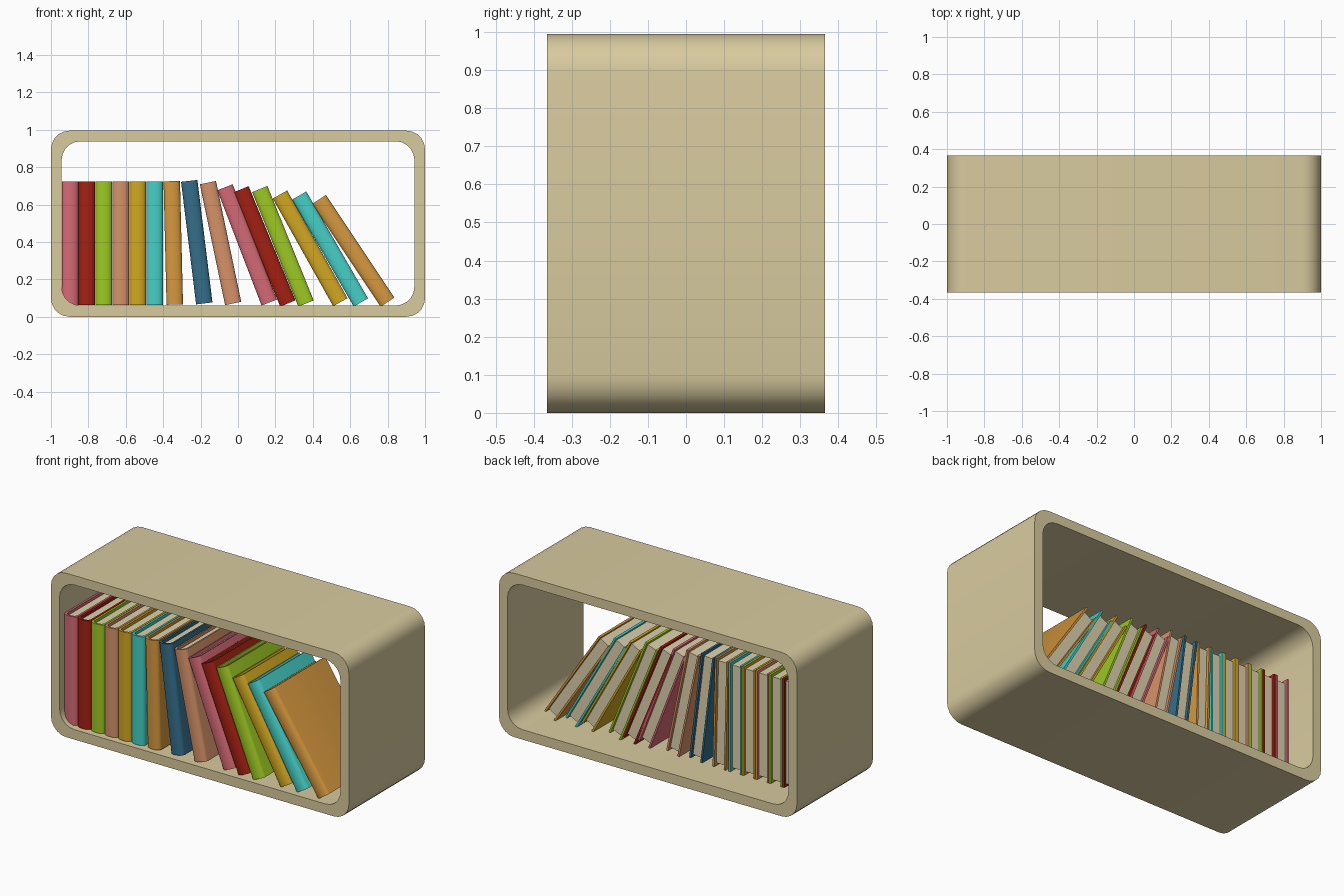
import bpy, bmesh, math
from mathutils import Vector, Matrix

if "Cube" in bpy.data.objects:
    bpy.data.objects.remove(bpy.data.objects["Cube"])


def mat(name, r, g, b):
    """Flat material from sRGB 0-255 values."""
    lin = [((c / 255 + 0.055) / 1.055) ** 2.4 for c in (r, g, b)]
    m = bpy.data.materials.new(name)
    m.diffuse_color = (*lin, 1)
    m.use_nodes = True
    m.node_tree.nodes["Principled BSDF"].inputs["Base Color"].default_value = m.diffuse_color
    return m


M = {
    "tan": mat("tan wood", 217, 203, 159),
    "page": mat("cream paper", 222, 210, 174),
    "pink": mat("rose pink", 214, 106, 118),
    "red": mat("dark red", 164, 32, 18),
    "green": mat("lime green", 158, 202, 36),
    "salmon": mat("salmon", 214, 147, 106),
    "gold": mat("mustard gold", 210, 168, 34),
    "teal": mat("turquoise", 70, 208, 199),
    "orange": mat("amber orange", 214, 152, 62),
    "blue": mat("slate blue", 52, 110, 138),
}


def finish(name, bm, material, matrix=None, angle=40):
    bmesh.ops.recalc_face_normals(bm, faces=bm.faces)
    me = bpy.data.meshes.new(name)
    bm.to_mesh(me)
    bm.free()
    me.materials.append(material)
    ob = bpy.data.objects.new(name, me)
    bpy.context.collection.objects.link(ob)
    if matrix:
        ob.matrix_world = matrix
    bpy.ops.object.select_all(action='DESELECT')
    ob.select_set(True)
    bpy.context.view_layer.objects.active = ob
    bpy.ops.object.shade_smooth_by_angle(angle=math.radians(angle))
    return ob


def band(bm, outer, inner, offset, closed):
    """Extrude the strip between two matching outlines along an offset."""
    a, b = [[bm.verts.new(p) for p in line] for line in (outer, inner)]
    n = len(a)
    faces = [bm.faces.new((a[i], a[(i + 1) % n], b[(i + 1) % n], b[i]))
             for i in range(n if closed else n - 1)]
    res = bmesh.ops.extrude_face_region(bm, geom=faces, use_keep_orig=True)
    bmesh.ops.translate(bm, vec=offset,
                        verts=[g for g in res["geom"] if isinstance(g, bmesh.types.BMVert)])


def rounded_rect(hx, z0, z1, r, y, seg=5):
    pts = []
    corners = [(hx, z1), (-hx, z1), (-hx, z0), (hx, z0)]
    for k, (x, z) in enumerate(corners):
        cx = x - math.copysign(r, x)
        cz = z - r if z == z1 else z + r
        for i in range(seg + 1):
            t = math.radians(90 * (k + i / seg))
            pts.append(Vector((cx + r * math.cos(t), y, cz + r * math.sin(t))))
    return pts


# open shelf box with rounded corners
bm = bmesh.new()
band(bm, rounded_rect(1.0, 0.0, 0.995, 0.10, -0.365),
     rounded_rect(0.943, 0.06, 0.938, 0.10, -0.365), (0, 0.73, 0), True)
finish("shelf_box", bm, M["tan"])

# book dimensions: width, height, board thickness, overhang, back and spine y
W, H, T, LIP = 0.09, 0.66, 0.013, 0.018
BACK, SPINE, BULGE = 0.165, -0.315, 0.022


def spine_line(inset, back, z, seg=8):
    """U-shaped outline: back edge, round spine, back edge."""
    r = W / 2 - inset
    pts = [Vector((W / 2 + r, back, z))]
    for i in range(seg + 1):
        t = math.pi * i / seg
        pts.append(Vector((W / 2 + r * math.cos(t),
                           SPINE + inset - BULGE * math.sin(t), z)))
    pts.append(Vector((W / 2 - r, back, z)))
    return pts


def book(i, colour, x, z, tilt):
    mw = Matrix.Translation((x, 0, z)) @ Matrix.Rotation(math.radians(-tilt), 4, 'Y')
    # cover with rounded spine
    bm = bmesh.new()
    band(bm, spine_line(0.001, BACK, 0), spine_line(T, BACK, 0), (0, 0, H), False)
    finish(f"book_cover_{i}", bm, M[colour], mw)
    # page block
    bm = bmesh.new()
    f = bm.faces.new([bm.verts.new(p) for p in spine_line(T, BACK - LIP, LIP)])
    res = bmesh.ops.extrude_face_region(bm, geom=[f], use_keep_orig=True)
    bmesh.ops.translate(bm, vec=(0, 0, H - 2 * LIP),
                        verts=[g for g in res["geom"] if isinstance(g, bmesh.types.BMVert)])
    finish(f"book_pages_{i}", bm, M["page"], mw)


# upright books
row = ["pink", "red", "green", "salmon", "gold", "teal"]
books = [(c, -0.943 + 0.0905 * i, 0.064, 0) for i, c in enumerate(row)]
# books leaning more and more to the left: colour, x, z, tilt
books += [
    ("orange", -0.383, 0.064, 1.4), ("blue", -0.225, 0.066, 7),
    ("salmon", -0.07, 0.062, 11.8), ("pink", 0.125, 0.06, 21),
    ("red", 0.225, 0.054, 22.3), ("green", 0.322, 0.054, 22),
    ("gold", 0.508, 0.056, 29.3), ("teal", 0.618, 0.054, 30),
    ("orange", 0.762, 0.053, 33.7),
]
for i, (c, x, z, tilt) in enumerate(books, 1):
    book(i, c, x, z, tilt)
